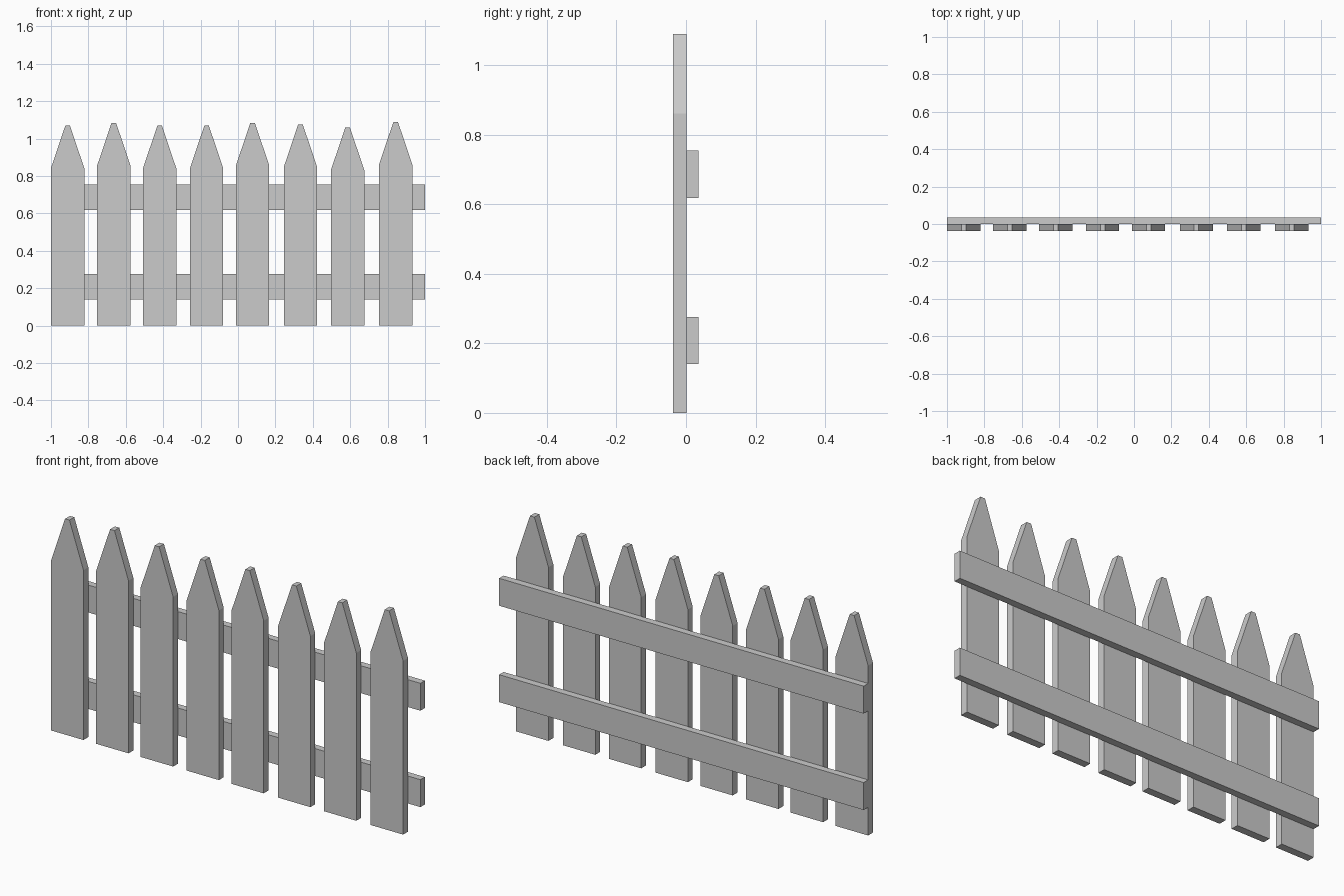
import bpy, bmesh

if "Cube" in bpy.data.objects:
    bpy.data.objects.remove(bpy.data.objects["Cube"])

Y_FRONT, Y_JOIN, Y_BACK = -0.037, 0.001, 0.036
WIDTH, TIP, POINT = 0.178, 0.024, 0.228


def board(name, profile, y0, y1):
    """Extrude an x-z outline from y0 to y1."""
    bm = bmesh.new()
    face = bm.faces.new([bm.verts.new((x, y0, z)) for x, z in profile])
    ext = bmesh.ops.extrude_face_region(bm, geom=[face])
    verts = [v for v in ext["geom"] if isinstance(v, bmesh.types.BMVert)]
    bmesh.ops.translate(bm, verts=verts, vec=(0, y1 - y0, 0))
    bmesh.ops.recalc_face_normals(bm, faces=bm.faces)
    mesh = bpy.data.meshes.new(name)
    bm.to_mesh(mesh)
    bm.free()
    bpy.context.collection.objects.link(bpy.data.objects.new(name, mesh))


# Pointed pickets: left edge and height of each
pickets = [(-1.0, 1.07), (-0.753, 1.084), (-0.508, 1.069), (-0.257, 1.069),
           (-0.011, 1.084), (0.245, 1.076), (0.497, 1.06), (0.754, 1.089)]
for i, (x, top) in enumerate(pickets, 1):
    mid, shoulder = x + WIDTH / 2, top - POINT
    board(f"picket_{i}",
          [(x, 0), (x + WIDTH, 0), (x + WIDTH, shoulder),
           (mid + TIP / 2, top), (mid - TIP / 2, top), (x, shoulder)],
          Y_FRONT, Y_JOIN)

# Horizontal rails behind the pickets
for name, z0, z1 in (("lower_rail", 0.14, 0.276), ("upper_rail", 0.618, 0.754)):
    board(name, [(-1, z0), (1, z0), (1, z1), (-1, z1)], Y_JOIN, Y_BACK)
